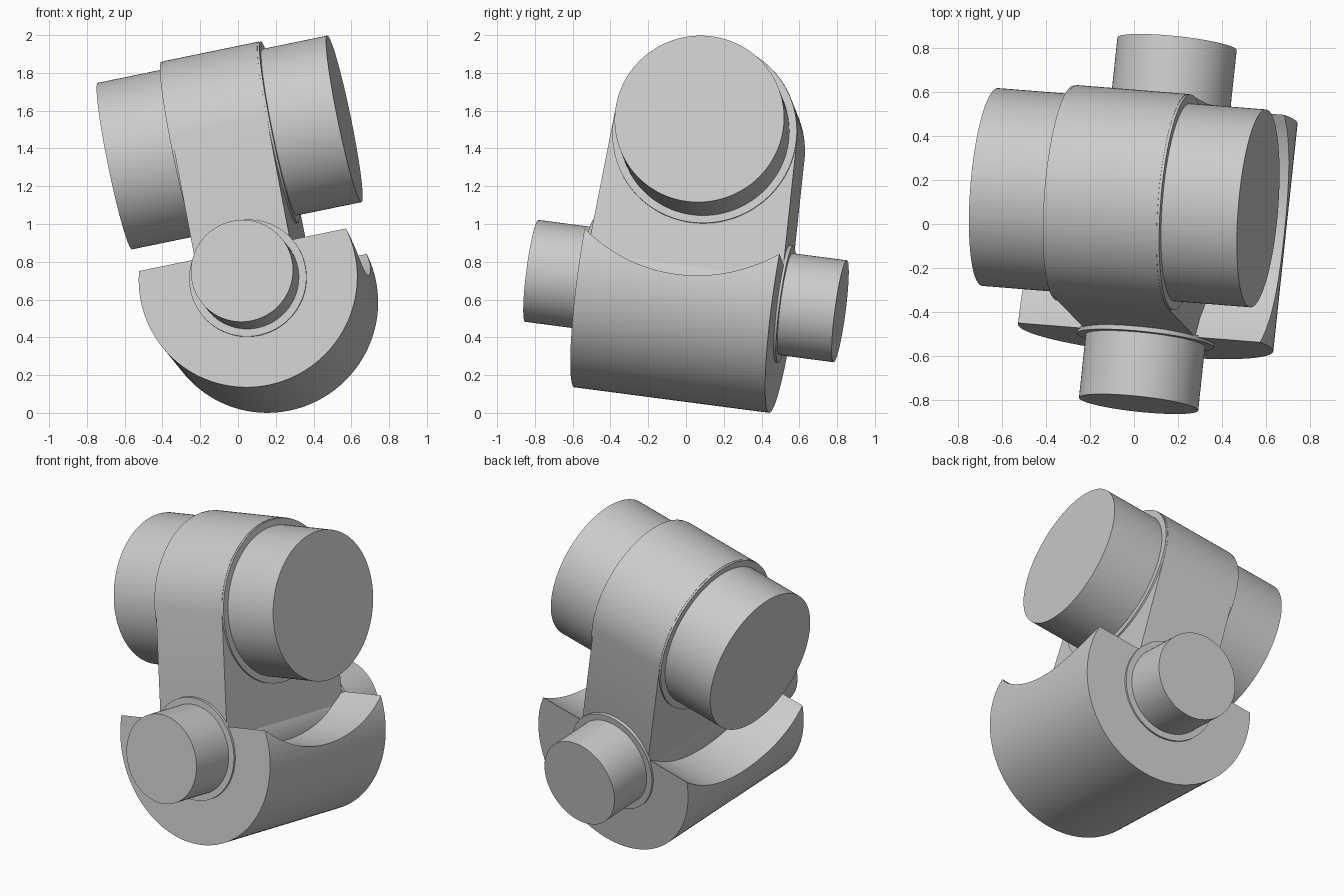
import bpy, bmesh, math
from mathutils import Matrix, Vector

cube = bpy.data.objects.get("Cube")
if cube:
    bpy.data.objects.remove(cube, do_unlink=True)

# Tilted frame of the joint: cross axis, fore-aft axis, up
cross = Vector((0.977, -0.078, 0.201)).normalized()
fore = Vector((0.106, 0.986, -0.129))
up = cross.cross(fore).normalized()
fore = up.cross(cross)
frame = Matrix((cross, fore, up)).transposed().to_4x4()
frame.translation = (0.108, 0, 0.645)

grey = bpy.data.materials.new("plain grey")
grey.use_nodes = True
colour = (0.6, 0.6, 0.6, 1)
grey.diffuse_color = colour
grey.node_tree.nodes["Principled BSDF"].inputs["Base Color"].default_value = colour

TOP = 0.81        # height of the upper axis above the lower one
LINK_R = 0.492    # rounded top of the link
LINK_HALF = 0.258
DRUM_HALF = 0.523


def finish(name, bm):
    bmesh.ops.recalc_face_normals(bm, faces=bm.faces[:])
    mesh = bpy.data.meshes.new(name)
    bm.to_mesh(mesh)
    bm.free()
    mesh.materials.append(grey)
    obj = bpy.data.objects.new(name, mesh)
    bpy.context.collection.objects.link(obj)
    obj.matrix_world = frame
    return obj


def cylinder(name, axis, radius, start, end, height=0.0):
    """Capped cylinder along the joint's X or Y axis."""
    bm = bmesh.new()
    turn = Matrix.Rotation(math.pi / 2, 4, "Y" if axis == "X" else "X")
    middle = (start + end) / 2
    centre = (middle, 0, height) if axis == "X" else (0, middle, height)
    bmesh.ops.create_cone(bm, cap_ends=True, segments=128, radius1=radius,
                          radius2=radius, depth=abs(end - start),
                          matrix=Matrix.Translation(centre) @ turn)
    return finish(name, bm)


parts = []

# Upper and lower pins with their thin collars
parts.append(cylinder("upper_pin", "X", 0.45, -0.622, 0.622, TOP))
parts.append(cylinder("lower_pin", "Y", 0.272, -0.828, 0.828))
for side, s in (("left", 1), ("right", -1)):
    parts.append(cylinder(side + "_upper_collar", "X", LINK_R - 0.002, s * 0.25, s * 0.27, TOP))
for side, s in (("back", 1), ("front", -1)):
    parts.append(cylinder(side + "_lower_collar", "Y", 0.312, s * 0.515, s * 0.536))

# Link: rounded top flaring slightly down into the cradle
bm = bmesh.new()
outline = [(-0.525, 0.05)]
for i in range(65):
    a = math.pi * (1 - i / 64)
    outline.append((LINK_R * math.cos(a), TOP + LINK_R * math.sin(a)))
outline.append((0.525, 0.05))
# Lower edge stays buried in the cradle
for i in range(1, 16):
    a = math.pi * i / 16
    outline.append((0.525 * math.cos(a), 0.05 - 0.25 * math.sin(a)))
face = bm.faces.new([bm.verts.new((-LINK_HALF, y, z)) for y, z in outline])
extruded = bmesh.ops.extrude_face_region(bm, geom=[face])["geom"]
bmesh.ops.translate(bm, vec=(2 * LINK_HALF, 0, 0),
                    verts=[v for v in extruded if isinstance(v, bmesh.types.BMVert)])
parts.append(finish("link", bm))

# Cradle: lower drum scooped out around the upper axis
cradle = cylinder("cradle", "Y", 0.582, -DRUM_HALF, DRUM_HALF)
cutter = cylinder("cradle_cutter", "X", 0.838, -1, 1, TOP)
cutter.hide_render = True
scoop = cradle.modifiers.new("scoop", "BOOLEAN")
scoop.operation = "DIFFERENCE"
scoop.solver = "EXACT"
scoop.object = cutter
bpy.context.view_layer.update()
bpy.ops.object.select_all(action="DESELECT")
bpy.context.view_layer.objects.active = cradle
cradle.select_set(True)
bpy.ops.object.modifier_apply(modifier=scoop.name)
bpy.data.objects.remove(cutter, do_unlink=True)
parts.append(cradle)

# Smooth round walls, sharp rims
for obj in parts:
    obj.select_set(True)
bpy.ops.object.shade_smooth_by_angle(angle=math.radians(25))
